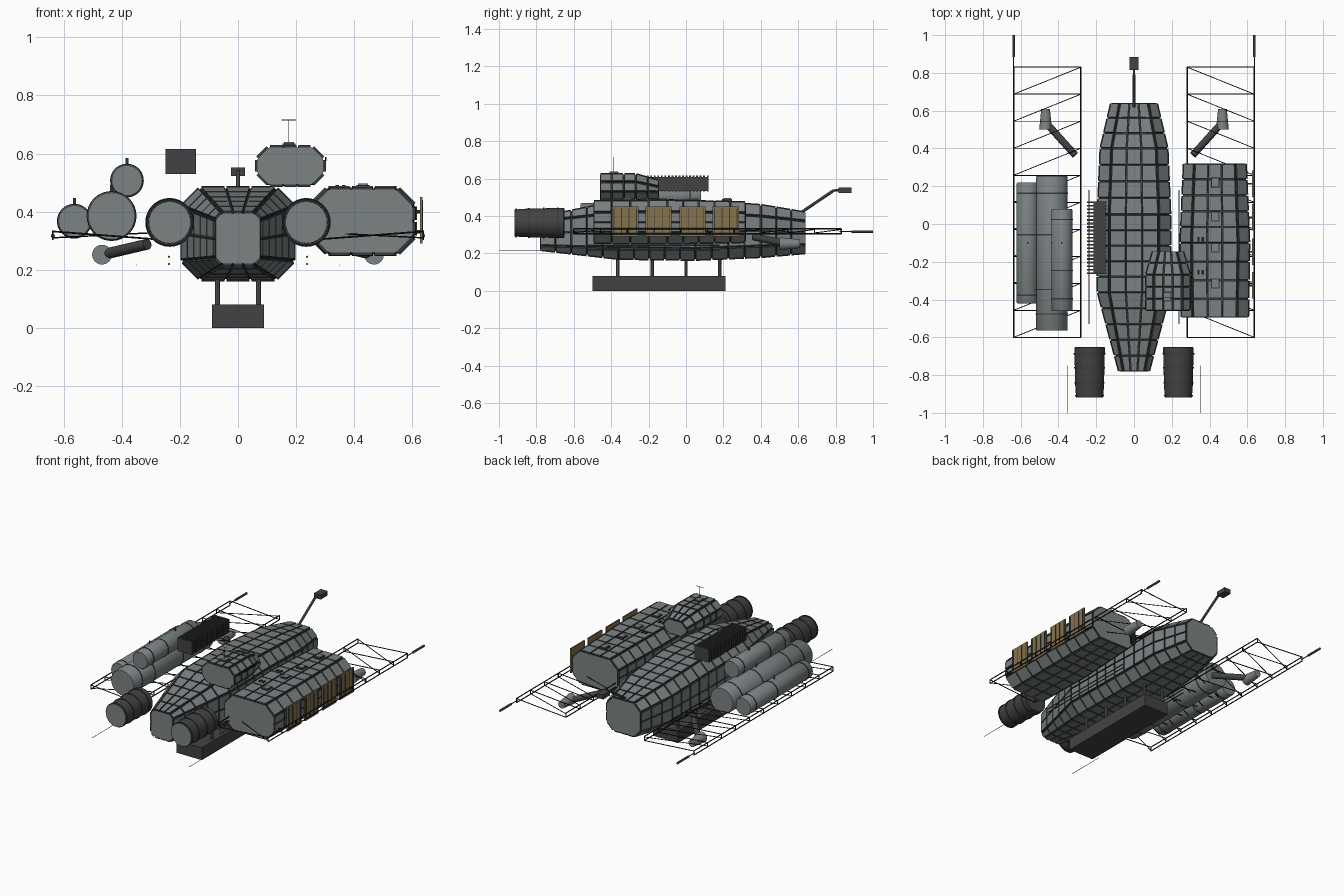
import bpy, bmesh
from math import radians, pi, cos, sin
from mathutils import Vector, Matrix

if "Cube" in bpy.data.objects:
    bpy.data.objects.remove(bpy.data.objects["Cube"], do_unlink=True)


def material(name, r, g, b):
    m = bpy.data.materials.new(name)
    m.use_nodes = True
    m.diffuse_color = (r, g, b, 1)
    m.node_tree.nodes["Principled BSDF"].inputs["Base Color"].default_value = (r, g, b, 1)
    return m


HULL = material("hull grey", 0.2, 0.225, 0.23)
SEAM = material("seam charcoal", 0.04, 0.043, 0.045)
DARK = material("dark metal", 0.055, 0.055, 0.056)
BLACK = material("truss black", 0.012, 0.012, 0.012)
STEEL = material("pole steel", 0.12, 0.125, 0.13)
GOLD = material("panel gold", 0.24, 0.17, 0.075)


def finish(name, bm, mats, smooth=False):
    bmesh.ops.recalc_face_normals(bm, faces=bm.faces)
    mesh = bpy.data.meshes.new(name)
    bm.to_mesh(mesh)
    bm.free()
    for m in mats:
        mesh.materials.append(m)
    if smooth:
        mesh.shade_smooth()
        mesh.set_sharp_from_angle(angle=radians(35))
    ob = bpy.data.objects.new(name, mesh)
    bpy.context.collection.objects.link(ob)
    return ob


def add_rod(bm, a, b, r, sides=6, r2=None):
    a, b = Vector(a), Vector(b)
    d = b - a
    mat = Matrix.Translation((a + b) / 2) @ d.to_track_quat("Z", "Y").to_matrix().to_4x4()
    bmesh.ops.create_cone(bm, cap_ends=True, segments=sides, radius1=r,
                          radius2=r if r2 is None else r2, depth=d.length, matrix=mat)


def add_box(bm, x, y, z, turn=Matrix()):
    """Box from (low, high) pairs on each axis."""
    spans = (x, y, z)
    centre = Vector([(s[0] + s[1]) / 2 for s in spans])
    size = [s[1] - s[0] for s in spans]
    bmesh.ops.create_cube(bm, size=1, matrix=turn @ Matrix.Translation(centre) @ Matrix.Diagonal((*size, 1)))


def rods(name, mat, parts, sides=6):
    bm = bmesh.new()
    for p in parts:
        add_rod(bm, *p[:3], sides, *p[3:])
    return finish(name, bm, [mat], smooth=sides > 8)


def boxes(name, mat, parts):
    bm = bmesh.new()
    for p in parts:
        add_box(bm, *p)
    return finish(name, bm, [mat])


def lathe(name, mat, x, z, profile, sides=32):
    """Closed turned body about an axis along y, profile of (y, radius)."""
    bm = bmesh.new()
    rings = [[bm.verts.new((x + r * cos(2 * pi * i / sides), y, z + r * sin(2 * pi * i / sides)))
              for i in range(sides)] for y, r in profile]
    for p, q in zip(rings, rings[1:]):
        for i in range(sides):
            j = (i + 1) % sides
            bm.faces.new((p[i], p[j], q[j], q[i]))
    bm.faces.new(rings[0])
    bm.faces.new(rings[-1])
    return finish(name, bm, [mat], smooth=True)


THICK = 0.009


def section(y, cx, hw, z0, z1, ch, nx, nz):
    """Chamfered rectangle with subdivided flats."""
    hw, z0, z1 = hw - THICK, z0 + THICK, z1 - THICK
    c = [(-hw + ch, z1), (hw - ch, z1), (hw, z1 - ch), (hw, z0 + ch),
         (hw - ch, z0), (-hw + ch, z0), (-hw, z0 + ch), (-hw, z1 - ch)]
    pts = []
    for i, n in enumerate((nx, 1, nz, 1, nx, 1, nz, 1)):
        a, b = Vector(c[i]), Vector(c[(i + 1) % 8])
        pts += [a.lerp(b, k / n) for k in range(n)]
    return [(cx + p.x, y, p.y) for p in pts]


def plated_body(name, cx, stations, pitch, nx, nz):
    """Lofted core covered in raised plates with dark seams."""
    rows = []
    for a, b in zip(stations, stations[1:]):
        n = max(1, round((b[0] - a[0]) / pitch))
        rows += [[u + (v - u) * k / n for u, v in zip(a, b)] for k in range(n)]
    rows.append(stations[-1])
    bm = bmesh.new()
    rings = [[bm.verts.new(p) for p in section(y, cx, *rest, nx, nz)] for y, *rest in rows]
    plates = []
    for p, q in zip(rings, rings[1:]):
        for i in range(len(p)):
            j = (i + 1) % len(p)
            plates.append(bm.faces.new((p[i], p[j], q[j], q[i])))
    bm.faces.new(rings[0])
    bm.faces.new(rings[-1])
    bmesh.ops.recalc_face_normals(bm, faces=bm.faces)
    for thickness, depth in ((0.0045, 0), (0.001, THICK)):
        rim = bmesh.ops.inset_individual(bm, faces=plates, thickness=thickness, depth=depth)
        for f in rim["faces"]:
            f.material_index = 1
    for f in plates:
        f.material_index = 0
    return finish(name, bm, [HULL, SEAM])


# Plated bodies: (y, half width, bottom, top, chamfer)
plated_body("main_hull", 0, [
    (-0.78, 0.085, 0.213, 0.402, 0.022), (-0.36, 0.198, 0.165, 0.485, 0.06),
    (0.05, 0.198, 0.16, 0.488, 0.06), (0.4, 0.183, 0.175, 0.465, 0.058),
    (0.64, 0.127, 0.196, 0.425, 0.045)], 0.085, 3, 2)
plated_body("cargo_pod", 0.428, [
    (-0.495, 0.182, 0.25, 0.485, 0.058), (-0.1, 0.188, 0.247, 0.488, 0.058),
    (0.32, 0.17, 0.255, 0.48, 0.055)], 0.088, 3, 2)
plated_body("upper_cabin", 0.18, [
    (-0.46, 0.122, 0.485, 0.63, 0.04), (-0.27, 0.122, 0.485, 0.63, 0.04),
    (-0.145, 0.086, 0.49, 0.595, 0.032)], 0.065, 3, 1)

# Cabin windows and mast
boxes("cabin_windows", BLACK, [((0.299, 0.304), (y, y + 0.012), (0.574, 0.588))
                               for y in [-0.42 + 0.022 * i for i in range(8)]])
rods("cabin_mast", STEEL, [((0.175, -0.39, 0.62), (0.175, -0.39, 0.715), 0.0015),
                           ((0.15, -0.39, 0.715), (0.2, -0.39, 0.715), 0.0015)])

# Roof hatches with dark frames
hatches = [(0.43, y, 0.486) for y in (0.22, 0.04, -0.125, -0.315)] + [(0.175, -0.385, 0.628)]
for part, mat, h, top in (("hatch_frames", SEAM, 0.022, 0.006), ("hatch_lids", HULL, 0.017, 0.011)):
    boxes(part, mat, [((x - h, x + h), (y - h * 1.2, y + h * 1.2), (z - 0.01, z + top)) for x, y, z in hatches])
boxes("roof_vents", BLACK, [((x, x + 0.012), (y - 0.012, y + 0.012), (0.48, 0.492))
                            for x in (0.335, 0.358) for y in (-0.08, -0.255)])

# Gold side panels with dark dividers
starts = (-0.395, -0.217, -0.035, 0.143)
boxes("gold_panels", GOLD, [((0.626, 0.634), (y, y + 0.14), (0.29, 0.45)) for y in starts])
boxes("panel_dividers", SEAM, [((0.632, 0.637), (y + d - 0.002, y + d + 0.002), (0.3, 0.44))
                               for y in starts for d in (0.01, 0.05, 0.09, 0.13)])
rods("panel_brackets", DARK, [((0.58, y + 0.07, z), (0.63, y + 0.07, z), 0.006)
                              for y in starts for z in (0.33, 0.4)])

# Storage tanks
for label, x, z, r, y0, y1, bands in (
        ("outer_tank", -0.563, 0.367, 0.058, -0.42, 0.22, (-0.38, -0.06, 0.16)),
        ("large_tank", -0.435, 0.385, 0.084, -0.565, 0.255, (-0.48, -0.35, -0.06, 0.16)),
        ("upper_tank", -0.382, 0.507, 0.056, -0.46, 0.08, (-0.4, -0.25, 0.02))):
    lathe(label, HULL, x, z, [(y0, r - 0.004), (y0 + 0.006, r), (y1 - 0.006, r), (y1, r - 0.004)])
    for b in bands:
        lathe(label + "_band", SEAM, x, z, [(b, r + 0.002), (b + 0.007, r + 0.002)])
    rods(label + "_valve", STEEL, [((x, -0.1, z + r - 0.01), (x, -0.1, z + r + 0.022), 0.005)], 8)

# Slatted radiator
boxes("radiator_core", DARK, [((-0.215, -0.15), (-0.265, 0.12), (0.535, 0.61))])
boxes("radiator_slats", DARK, [((-0.25, -0.145), (y, y + 0.009), (0.53, 0.616))
                               for y in [-0.265 + 0.0188 * i for i in range(21)]])

# Keel box on posts
boxes("keel_box", DARK, [((-0.09, 0.09), (-0.5, 0.21), (0, 0.08))])
rods("keel_posts", STEEL, [((x, y, 0.07), (x, y, 0.19), 0.009)
                           for x in (-0.07, 0.07) for y in (-0.365, -0.18, 0, 0.18)], 10)

# Rear boom with sensor head
rods("rear_boom", STEEL, [((0, 0.58, 0.395), (0, 0.79, 0.537), 0.008), ((0, 0.78, 0.537), (0, 0.83, 0.538), 0.006)], 10)
boxes("sensor_head", DARK, [((-0.024, 0.024), (0.815, 0.885), (0.523, 0.552))])

for s, side in ((1, "left"), (-1, "right")):
    ex, ez = s * 0.235, 0.363
    # Engine barrel with hoops and finned intake
    lathe(side + "_engine", DARK, ex, ez, [(-0.895, 0.054), (-0.915, 0.058), (-0.915, 0.072),
                                          (-0.86, 0.076), (-0.655, 0.081), (-0.65, 0.076)])
    for y, r in ((-0.912, 0.077), (-0.845, 0.08), (-0.765, 0.082), (-0.69, 0.084)):
        lathe(side + "_engine_hoop", SEAM, ex, ez, [(y, r), (y + 0.008, r)])
    lathe(side + "_intake_rim", HULL, ex, ez, [(-0.918, 0.071), (-0.914, 0.071), (-0.914, 0.056), (-0.918, 0.056)])
    lathe(side + "_intake_hub", HULL, ex, ez, [(-0.91, 0.022), (-0.904, 0.026), (-0.894, 0.026)])
    boxes(side + "_intake_vanes", STEEL, [
        ((0.024, 0.058), (-0.004, 0.006), (-0.004, 0.004),
         Matrix.Translation((ex, -0.902, ez)) @ Matrix.Rotation(i * pi / 8, 4, "Y")) for i in range(16)])

    # Truss outrigger
    out, inn, n = s * 0.637, s * 0.282, 10
    ys = [-0.6 + 1.43 * i / n for i in range(n + 1)]
    bars = [((x, -0.6, z), (x, 0.83, z), 0.0035) for x in (out, inn) for z in (0.305, 0.332)]
    for i, y in enumerate(ys):
        bars += [((out, y, 0.332), (inn, y, 0.305), 0.003), ((out, y, 0.305), (out, y, 0.332), 0.003),
                 ((inn, y, 0.305), (inn, y, 0.332), 0.003)]
        if i < n:
            bars.append(((out, y, 0.31), (inn, ys[i + 1], 0.328), 0.0025))
    rods(side + "_truss", BLACK, bars)
    rods(side + "_truss_spike", BLACK, [((out, 0.82, 0.317), (out, 0.9, 0.317), 0.003)])
    rods(side + "_truss_tip", STEEL, [((out, 0.885, 0.317), (out, 1.0, 0.317), 0.007)], 10)

    # Thruster on an angled arm
    rods(side + "_thruster_arm", DARK, [((s * 0.312, 0.365, 0.288), (s * 0.465, 0.535, 0.252), 0.019)], 16)
    rods(side + "_thruster", HULL, [((s * 0.468, 0.5, 0.252), (s * 0.468, 0.61, 0.252), 0.034, 0.023)], 24)

    # Thin probes along the flanks and nose
    rods(side + "_probes", STEEL, [((s * 0.238, -0.53, 0.245), (s * 0.238, 0.18, 0.245), 0.004),
                                   ((s * 0.238, -0.53, 0.22), (s * 0.238, 0.18, 0.22), 0.004),
                                   ((s * 0.35, -1.0, 0.217), (s * 0.35, -0.75, 0.217), 0.0015)])
